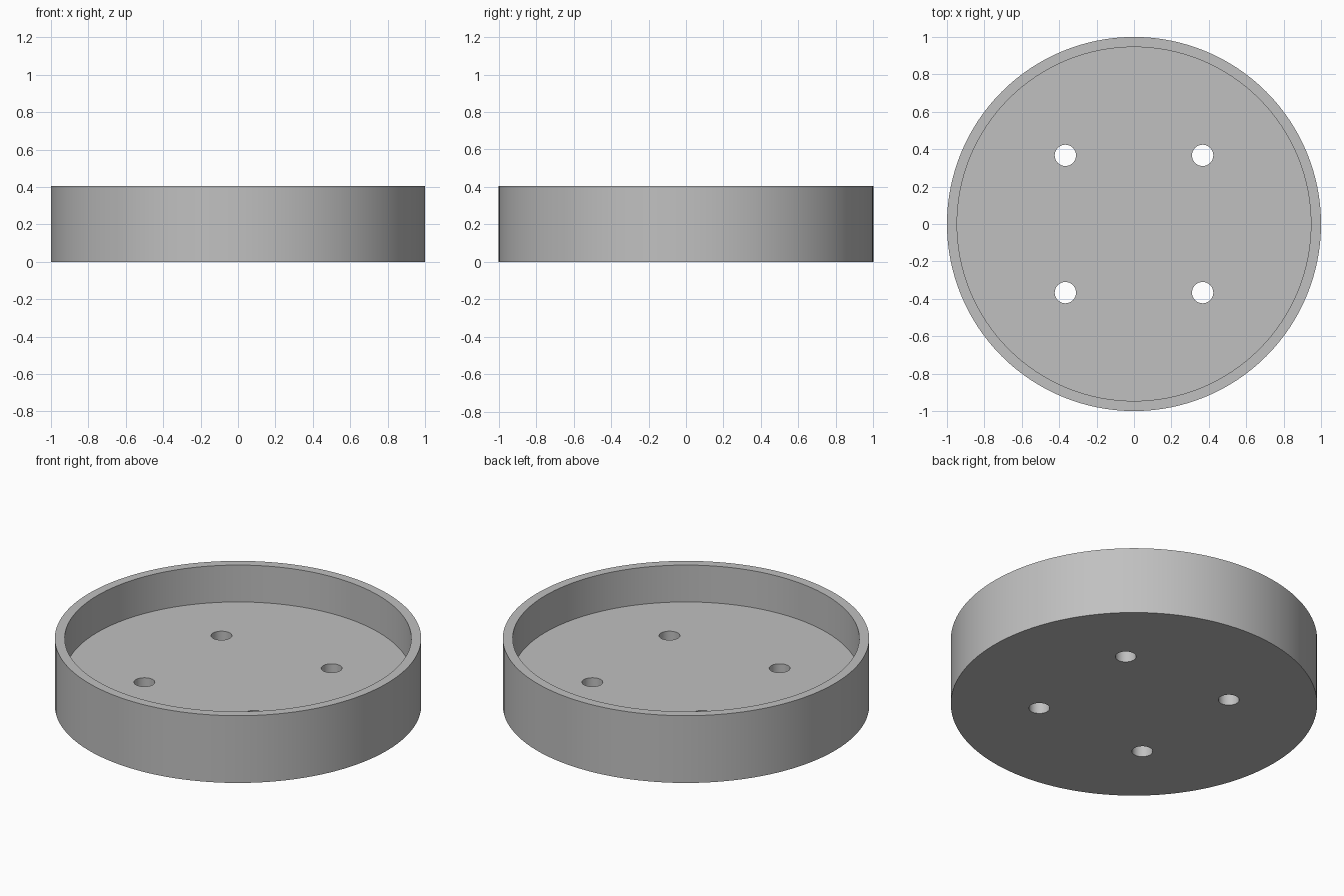
import bpy, math

if "Cube" in bpy.data.objects:
    bpy.data.objects.remove(bpy.data.objects["Cube"])

OUTER_R, INNER_R = 1.0, 0.946
HEIGHT, FLOOR_Z = 0.405, 0.183
HOLE_R, HOLE_POS = 0.057, 0.367

grey = bpy.data.materials.new("light grey")
grey.diffuse_color = (0.53, 0.53, 0.53, 1)
grey.use_nodes = True
grey.node_tree.nodes["Principled BSDF"].inputs["Base Color"].default_value = grey.diffuse_color


def cylinder(name, radius, z0, z1, x=0, y=0, sides=128):
    bpy.ops.mesh.primitive_cylinder_add(vertices=sides, radius=radius, depth=z1 - z0,
                                        location=(x, y, (z0 + z1) / 2))
    obj = bpy.context.object
    obj.name = name
    obj.data.materials.append(grey)
    return obj


# Round tray body
tray = cylinder("round_tray", OUTER_R, 0, HEIGHT)

# Recess above the floor, and four screw holes through it
cutters = [cylinder("recess_cutter", INNER_R, FLOOR_Z, HEIGHT + 0.2)]
for sx in (-1, 1):
    for sy in (-1, 1):
        cutters.append(cylinder("hole_cutter", HOLE_R, -0.1, FLOOR_Z + 0.1,
                                sx * HOLE_POS, sy * HOLE_POS, 48))

bpy.ops.object.select_all(action='DESELECT')
tray.select_set(True)
bpy.context.view_layer.objects.active = tray
for cutter in cutters:
    mod = tray.modifiers.new("cut", 'BOOLEAN')
    mod.operation = 'DIFFERENCE'
    mod.solver = 'EXACT'
    mod.object = cutter
    bpy.ops.object.modifier_apply(modifier=mod.name)
for cutter in cutters:
    bpy.data.objects.remove(cutter, do_unlink=True)

# Smooth walls with crisp rims
bpy.ops.object.shade_smooth_by_angle(angle=math.radians(30))
